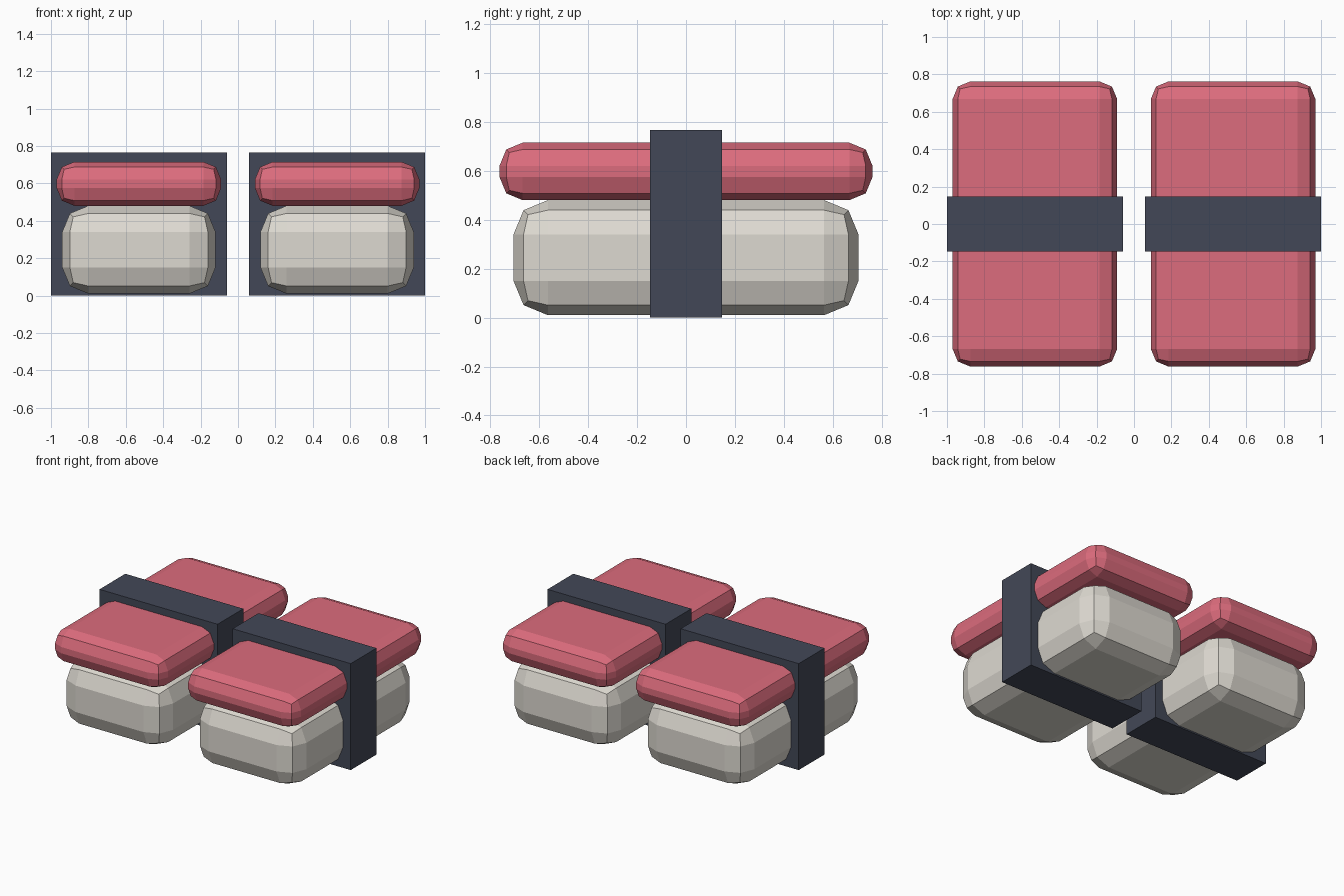
import bpy
import bmesh
from mathutils import Vector

cube = bpy.data.objects.get("Cube")
if cube:
    bpy.data.objects.remove(cube, do_unlink=True)


def make_material(name, rgb):
    mat = bpy.data.materials.new(name)
    mat.use_nodes = True
    mat.diffuse_color = (*rgb, 1)
    mat.node_tree.nodes["Principled BSDF"].inputs["Base Color"].default_value = (*rgb, 1)
    return mat


rice_white = make_material("rice white", (0.73, 0.70, 0.64))
fish_pink = make_material("fish pink", (0.72, 0.15, 0.205))
seaweed_navy = make_material("seaweed navy", (0.055, 0.064, 0.095))


def make_block(name, x, size, bottom, mat, bevel=0):
    """Box standing at the given height, optionally with rounded edges."""
    bm = bmesh.new()
    bmesh.ops.create_cube(bm, size=1)
    bmesh.ops.scale(bm, vec=Vector(size), verts=bm.verts)
    mesh = bpy.data.meshes.new(name)
    bm.to_mesh(mesh)
    bm.free()
    mesh.materials.append(mat)
    obj = bpy.data.objects.new(name, mesh)
    obj.location = (x, 0, bottom + size[2] / 2)
    bpy.context.collection.objects.link(obj)
    if bevel:
        mod = obj.modifiers.new("rounded edges", "BEVEL")
        mod.width = bevel
        mod.segments = 2
        mod.limit_method = "NONE"
    return obj


# Two identical pieces side by side
for side, x in (("left", 0.53), ("right", -0.53)):
    make_block(f"{side}_rice", x, (0.82, 1.41, 0.47), 0.01, rice_white, 0.14)
    make_block(f"{side}_fish_slice", x, (0.88, 1.525, 0.235), 0.48, fish_pink, 0.095)
    make_block(f"{side}_seaweed_band", x, (0.94, 0.293, 0.766), 0, seaweed_navy)
